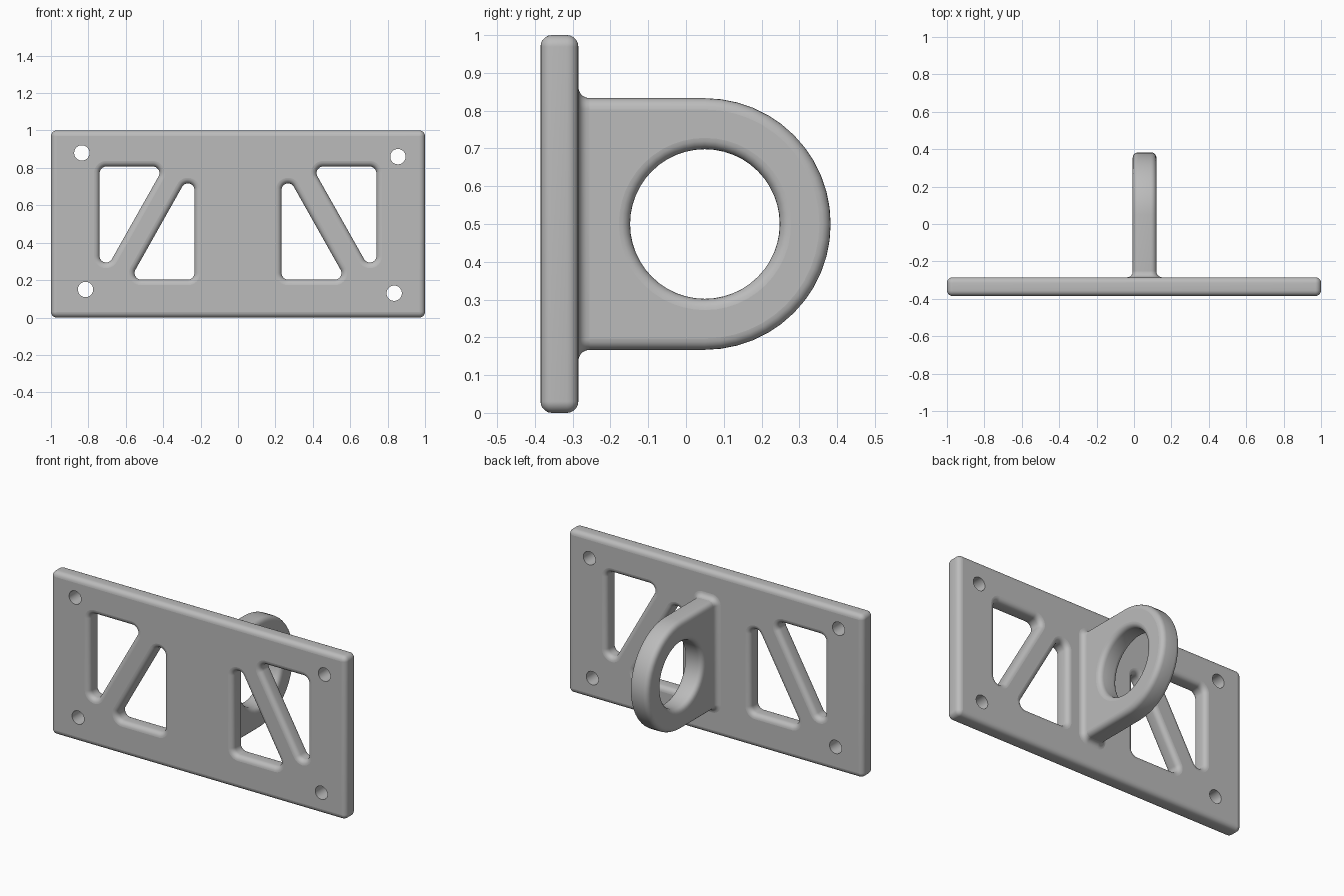
import bpy
import bmesh
from math import pi, sin, cos, atan2

cube = bpy.data.objects.get("Cube")
if cube:
    bpy.data.objects.remove(cube, do_unlink=True)

ROUND = 0.03
STEPS = 5
FRONT, BACK = -0.385, -0.285

grey = bpy.data.materials.new("plain_grey")
grey.use_nodes = True
colour = (0.5, 0.5, 0.5, 1)
grey.diffuse_color = colour
grey.node_tree.nodes["Principled BSDF"].inputs["Base Color"].default_value = colour


def rounded(points, r):
    """Arcs (u, v, r, start, end) around a counter-clockwise set of corner centres."""
    arcs = []
    for i, (u, v) in enumerate(points):
        pu, pv = points[i - 1]
        nu, nv = points[(i + 1) % len(points)]
        start = atan2(v - pv, u - pu) - pi / 2
        turn = (atan2(nv - v, nu - u) - pi / 2 - start) % (2 * pi)
        arcs.append((u, v, r, start, start + turn))
    return arcs


def circle(u, v, r):
    return [(u, v, r, 0, 2 * pi * 47 / 48)]


def outline(arcs, offset):
    """Points along the arcs, grown or shrunk by offset."""
    pts = []
    for u, v, r, a, b in arcs:
        n = max(6, round((b - a) * 48 / (2 * pi)))
        if b - a > 6:
            n = 47
        for k in range(n + 1):
            t = a + (b - a) * k / n
            pts.append((u + (r + offset) * cos(t), v + (r + offset) * sin(t)))
    return pts


def loft(bm, arcs, sections, place):
    """Skin rings given as (offset, depth); return the first and last rings."""
    rings = [[bm.verts.new(place(u, v, d)) for u, v in outline(arcs, e)]
             for e, d in sections]
    for low, high in zip(rings, rings[1:]):
        for i in range(len(low)):
            face = bm.faces.new((low[i - 1], low[i], high[i], high[i - 1]))
            face.smooth = True
    return rings[0], rings[-1]


def finish(name, bm):
    bmesh.ops.recalc_face_normals(bm, faces=bm.faces[:])
    mesh = bpy.data.meshes.new(name)
    bm.to_mesh(mesh)
    bm.free()
    mesh.materials.append(grey)
    obj = bpy.data.objects.new(name, mesh)
    bpy.context.collection.objects.link(obj)
    return obj


def slab(name, outer, holes, d0, d1, place):
    """Flat slab with openings; every rim with a rounding gets a quarter-round."""
    bm = bmesh.new()
    ends = []
    for arcs, rnd, sign in [(outer, ROUND, -1)] + [(a, r, 1) for a, r in holes]:
        sections = [(0, d0), (0, d1)]
        if rnd:
            quarter = [k * pi / 2 / STEPS for k in range(STEPS + 1)]
            edge = [(sign * rnd * (1 - sin(t)), rnd * (1 - cos(t))) for t in quarter]
            sections = [(e, d0 + d) for e, d in edge]
            sections += [(e, d1 - d) for e, d in reversed(edge)]
        ends.append(loft(bm, arcs, sections, place))
    for side in (0, 1):
        edges = [bm.edges.get((ring[side][i - 1], ring[side][i]))
                 for ring in ends for i in range(len(ring[side]))]
        bmesh.ops.triangle_fill(bm, edges=edges, use_beauty=True)
    return finish(name, bm)


def on_plate(u, v, d):
    return (u, d, v)


def on_lug(u, v, d):
    return (d, u, v)


# Mounting plate with mirrored triangular windows and four bolt holes
upper = [(-0.705, 0.772), (-0.705, 0.329), (-0.455, 0.772)]
lower = [(-0.268, 0.682), (-0.518, 0.238), (-0.268, 0.238)]
holes = []
for tri in (upper, lower):
    holes.append((rounded(tri, 0.035), ROUND))
    holes.append((rounded([(-u, v) for u, v in reversed(tri)], 0.035), ROUND))
for u, v in ((-0.835, 0.88), (0.855, 0.86), (-0.815, 0.15), (0.835, 0.13)):
    holes.append((circle(u, v, 0.041), 0))
r = ROUND + 0.001
plate = rounded([(r - 1, r), (1 - r, r), (1 - r, 1 - r), (r - 1, 1 - r)], r)
slab("mounting_plate", plate, holes, FRONT, BACK, on_plate)

# Round-ended lug with a large eye, rooted inside the plate
LEFT, RIGHT, HALF = 0.12, -0.007, 0.333
root = FRONT + 0.06
lug = [(0.05, 0.5, HALF, -pi / 2, pi / 2),
       (root, 0.5 + HALF - r, r, pi / 2, pi),
       (root, 0.5 - HALF + r, r, pi, 1.5 * pi)]
slab("lug", lug, [(circle(0.05, 0.5, 0.198), ROUND)], RIGHT, LEFT, on_lug)

# Concave fillet where the lug meets the plate
lo_x, hi_x = RIGHT + ROUND, LEFT - ROUND
lo_z, hi_z = 0.5 - HALF + ROUND, 0.5 + HALF - ROUND
base = rounded([(lo_x, lo_z), (hi_x, lo_z), (hi_x, hi_z), (lo_x, hi_z)], ROUND)
cove = [(ROUND * (1 - sin(t)), BACK + ROUND * (1 - cos(t)))
        for t in [k * pi / 2 / STEPS for k in range(STEPS + 1)]]
bm = bmesh.new()
loft(bm, base, cove, on_plate)
finish("lug_fillet", bm)
